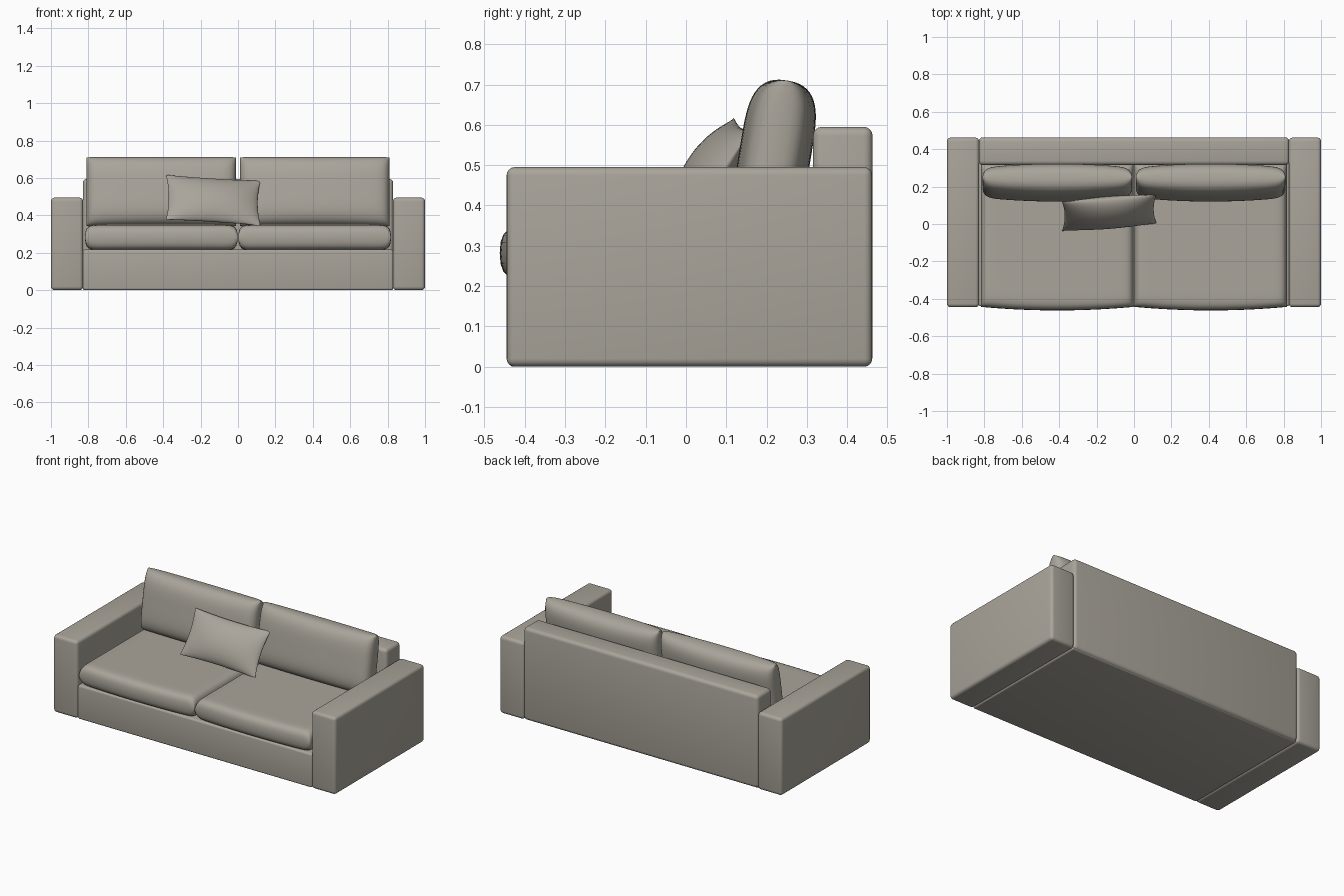
import bpy, bmesh, math
from mathutils import Vector

if "Cube" in bpy.data.objects:
    bpy.data.objects.remove(bpy.data.objects["Cube"])

fabric = bpy.data.materials.new("warm grey fabric")
fabric.diffuse_color = (0.40, 0.375, 0.325, 1)
fabric.use_nodes = True
fabric.node_tree.nodes["Principled BSDF"].inputs["Base Color"].default_value = fabric.diffuse_color


def finish(bm, name, angle):
    bmesh.ops.recalc_face_normals(bm, faces=bm.faces[:])
    me = bpy.data.meshes.new(name)
    bm.to_mesh(me)
    bm.free()
    me.materials.append(fabric)
    ob = bpy.data.objects.new(name, me)
    bpy.context.collection.objects.link(ob)
    bpy.ops.object.select_all(action='DESELECT')
    ob.select_set(True)
    bpy.context.view_layer.objects.active = ob
    bpy.ops.object.shade_smooth_by_angle(angle=math.radians(angle))


def block(name, lo, hi, r):
    """Upholstered box with rounded edges."""
    bm = bmesh.new()
    bmesh.ops.create_cube(bm, size=1)
    for v in bm.verts:
        v.co = [(a + b) / 2 + c * (b - a) for a, b, c in zip(lo, hi, v.co)]
    bmesh.ops.bevel(bm, geom=bm.edges[:], offset=r, segments=4, profile=0.5, affect='EDGES')
    finish(bm, name, 40)


def cushion(name, centre, ex, ev, thick, nu, nv, power, crown=0.0, pinch=0.0, bulge=0.0, n=32):
    """Two stuffed panels joined at a seam; ex and ev are half-size vectors."""
    centre, ex, ev = Vector(centre), Vector(ex), Vector(ev)
    normal = ex.cross(ev).normalized()
    bm = bmesh.new()
    for side in (1, -1):
        rows = []
        for j in range(n + 1):
            v = math.sin(math.pi / 2 * (2 * j / n - 1))
            row = []
            for i in range(n + 1):
                u = math.sin(math.pi / 2 * (2 * i / n - 1))
                d = max(0, 1 - abs(u) ** nu) * max(0, 1 - abs(v) ** nv)
                d = thick * d ** power * (1 - crown * u * u)
                pu = u * (1 - pinch * (1 - v * v))
                pv = v * (1 - pinch * (1 - u * u)) - bulge * (1 - u * u) * max(0, -v) ** 3
                row.append(bm.verts.new(centre + ex * pu + ev * pv + normal * d * side))
            rows.append(row)
        for a, b in zip(rows, rows[1:]):
            for i in range(n):
                bm.faces.new((a[i], a[i + 1], b[i + 1], b[i]))
    bmesh.ops.remove_doubles(bm, verts=bm.verts[:], dist=0.00005)
    finish(bm, name, 50)


# Frame: base and back rest
block("base", (-0.83, -0.44, 0), (0.83, 0.45, 0.217), 0.012)
block("back_rest", (-0.83, 0.315, 0.003), (0.83, 0.463, 0.595), 0.022)

for s, side in ((-1, "left"), (1, "right")):
    # Arm
    x0, x1 = sorted((s * 0.828, s * 1.0))
    block(side + "_arm", (x0, -0.445, 0), (x1, 0.462, 0.495), 0.02)
    # Seat cushion with a bowed front
    cushion(side + "_seat_cushion", (s * 0.41, -0.06, 0.282), (0.408, 0, 0), (0, 0.383, 0),
            0.068, 26, 24, 0.42, bulge=0.05)
    # Leaning back cushion
    cushion(side + "_back_cushion", (s * 0.41, 0.221, 0.527), (0.4, 0, 0), (0, 0.03, 0.183),
            0.089, 18, 4, 0.4, crown=0.25)

# Throw pillow
cushion("throw_pillow", (-0.1325, 0.061, 0.481), (0.253, 0.02, -0.016), (0, 0.078, 0.12),
        0.062, 2, 2, 0.6, pinch=0.06)
